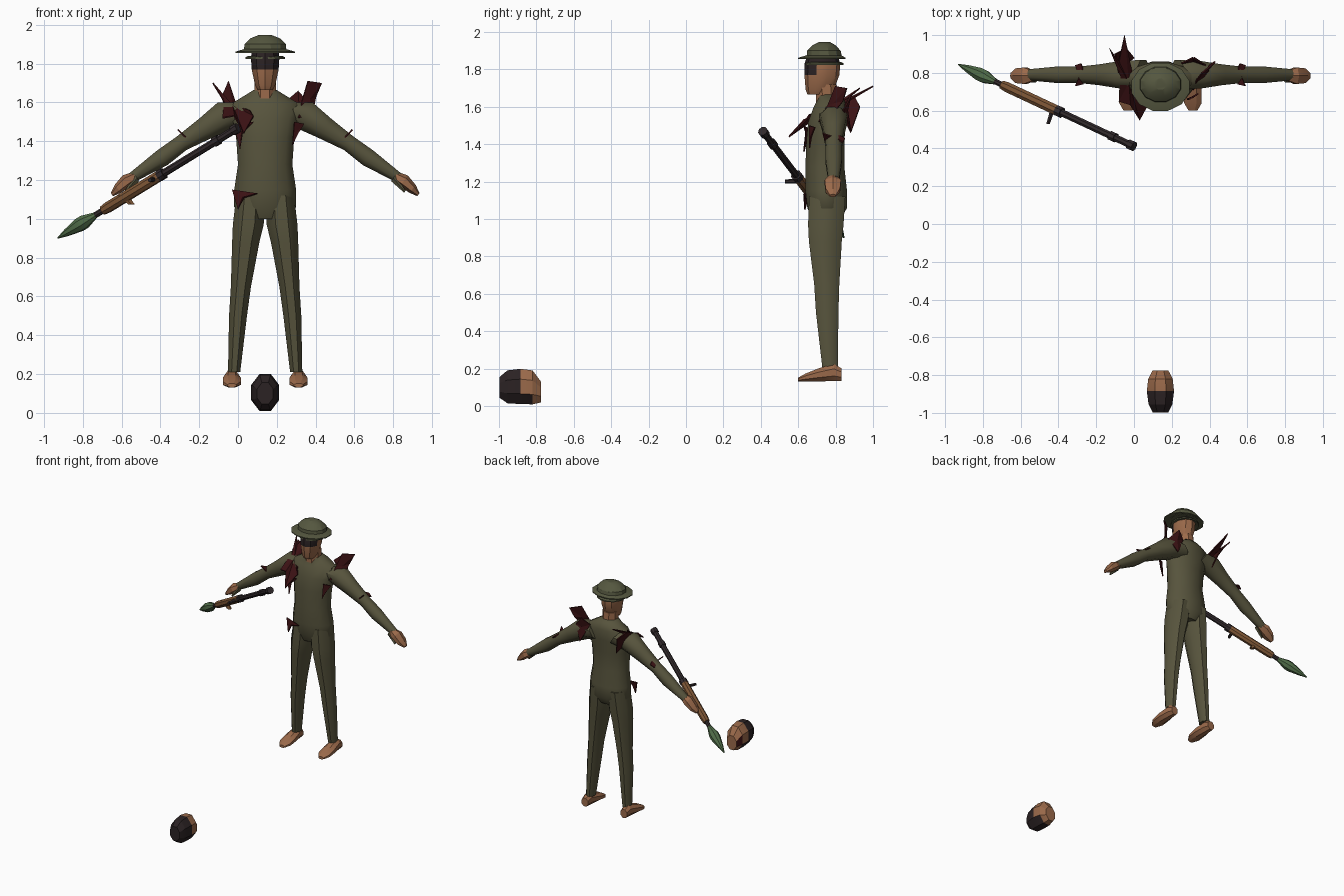
import bpy, bmesh, math
from mathutils import Vector

if bpy.data.objects.get("Cube"):
    bpy.data.objects.remove(bpy.data.objects["Cube"])

CX = 0.14  # centre line of the figure
X, Y, Z = Vector((1, 0, 0)), Vector((0, 1, 0)), Vector((0, 0, 1))


def material(name, r, g, b):
    m = bpy.data.materials.new(name)
    m.use_nodes = True
    m.diffuse_color = (r, g, b, 1)
    m.node_tree.nodes["Principled BSDF"].inputs["Base Color"].default_value = (r, g, b, 1)
    return m


OLIVE = material("olive cloth", .095, .088, .046)
HAT = material("hat green", .09, .095, .05)
SKIN = material("tan skin", .33, .145, .07)
DARK = material("dark hair", .024, .016, .017)
RED = material("dark red", .045, .006, .007)
WOOD = material("brown wood", .2, .09, .035)
METAL = material("dark metal", .03, .022, .024)
ROCKET = material("rocket green", .08, .15, .065)


def finish(name, bm, mats, rule=None, smooth=35):
    bmesh.ops.recalc_face_normals(bm, faces=bm.faces)
    if rule:
        for f in bm.faces:
            f.material_index = rule(f.calc_center_median())
    mesh = bpy.data.meshes.new(name)
    bm.to_mesh(mesh)
    bm.free()
    for m in mats:
        mesh.materials.append(m)
    ob = bpy.data.objects.new(name, mesh)
    bpy.context.collection.objects.link(ob)
    if smooth:
        bpy.ops.object.select_all(action='DESELECT')
        bpy.context.view_layer.objects.active = ob
        ob.select_set(True)
        bpy.ops.object.shade_smooth_by_angle(angle=math.radians(smooth))
    return ob


def loft(name, rings, u, v, mats, n=8, rule=None, smooth=35, caps=True):
    """Skin elliptical rings (centre, half width along u, half width along v)."""
    bm = bmesh.new()
    loops = []
    for c, a, b in rings:
        angles = [2 * math.pi * (i + .5) / n for i in range(n)]
        loops.append([bm.verts.new(Vector(c) + u * a * math.cos(t) + v * b * math.sin(t)) for t in angles])
    for p, q in zip(loops, loops[1:]):
        for i in range(n):
            j = (i + 1) % n
            bm.faces.new((p[i], p[j], q[j], q[i]))
    if caps:
        bm.faces.new(loops[0])
        bm.faces.new(loops[-1])
    return finish(name, bm, mats, rule, smooth)


def upright(name, rows, mats, x=CX, **kw):
    """Vertical loft from rows of z, half width, front y, back y."""
    rings = [((x, (f + k) / 2, z), w, (k - f) / 2) for z, w, f, k in rows]
    return loft(name, rings, X, Y, mats, **kw)


def shard(name, pts, mat=RED):
    """Jagged torn scrap fanned around its middle."""
    bm = bmesh.new()
    vs = [bm.verts.new(p) for p in pts]
    mid = bm.verts.new(sum((Vector(p) for p in pts), Vector()) / len(pts))
    for i, a in enumerate(vs):
        bm.faces.new((a, vs[(i + 1) % len(vs)], mid))
    ob = finish(name, bm, [mat], smooth=None)
    mod = ob.modifiers.new("thickness", 'SOLIDIFY')
    mod.thickness = .008
    mod.offset = 0


# Torso and neck
upright("torso", [(1.0, .1, .67, .83), (1.06, .165, .645, .865), (1.15, .165, .635, .865),
                  (1.28, .145, .635, .85), (1.42, .155, .64, .85), (1.52, .175, .65, .86),
                  (1.6, .17, .68, .86), (1.635, .11, .7, .85), (1.665, .06, .7, .82)], [OLIVE], n=12, smooth=45)
upright("neck", [(1.62, .06, .69, .82), (1.72, .06, .69, .81)], [SKIN])

# Head with dark band over the upper face
upright("head", [(1.665, .04, .65, .76), (1.69, .055, .64, .79), (1.77, .073, .633, .82),
                 (1.83, .077, .633, .825), (1.88, .07, .65, .81)], [SKIN, DARK], n=10,
        rule=lambda c: int(c.z > 1.835 or (c.z > 1.76 and c.y < .71)))

# Hat: crown, brim and lower band
upright("hat_crown", [(1.855, .115, .64, .84), (1.9, .11, .645, .83), (1.93, .08, .675, .8),
                      (1.947, .035, .71, .77)], [HAT], n=12, smooth=25)
upright("hat_brim", [(1.875, .112, .64, .835), (1.862, .158, .595, .858), (1.855, .158, .595, .858),
                     (1.858, .1, .65, .82)], [HAT], n=12)
upright("hat_band", [(1.84, .09, .65, .83), (1.833, .105, .635, .845), (1.823, .105, .635, .845),
                     (1.83, .08, .65, .83)], [HAT], n=12)

# Limbs, built once for each side
for side, s in (("left", 1), ("right", -1)):
    def at(d, y, z):
        return (CX + s * d, y, z)

    rows = [(1.12, .075, .08, .65, .86), (.97, .087, .086, .645, .85), (.88, .1, .076, .65, .84),
            (.65, .125, .056, .68, .825), (.5, .14, .05, .69, .82), (.21, .16, .034, .725, .815)]
    loft(side + "_leg", [(at(d, (f + k) / 2, z), w, (k - f) / 2) for z, d, w, f, k in rows],
         X, Y, [OLIVE], smooth=50)
    foot = [(.832, .168, .03, .036), (.79, .18, .037, .05), (.71, .167, .05, .038),
            (.64, .153, .05, .023), (.6, .142, .025, .011)]
    loft(side + "_foot", [(at(.172, y, z), w, h) for y, z, w, h in foot], X, Z, [SKIN], smooth=20)

    across = Vector((s * .57, 0, .82))
    arm = [(.09, 1.545, .085, .07), (.2, 1.535, .078, .085), (.31, 1.465, .06, .064),
           (.43, 1.39, .046, .046), (.53, 1.315, .048, .05), (.69, 1.21, .032, .028)]
    loft(side + "_arm", [(at(d, .79, z), a, b) for d, z, a, b in arm], Y, across, [OLIVE], smooth=50)
    hand = [(.67, 1.22, .03, .026), (.715, 1.195, .05, .035), (.76, 1.155, .045, .026), (.79, 1.125, .018, .01)]
    loft(side + "_hand", [(at(d, .785, z), a, b) for d, z, a, b in hand], Y, across, [SKIN], n=6, smooth=20)
    loft(side + "_thumb", [(at(.66, .765, 1.21), .016, .02), (at(.72, .755, 1.14), .008, .007)],
         Y, across, [OLIVE], n=5)
    shard(side + "_elbow_scrap", [at(.45, .73, 1.46), at(.41, .74, 1.42), at(.4, .79, 1.46),
                                  at(.42, .85, 1.43), at(.45, .84, 1.41), at(.43, .78, 1.44)])

# Torn scraps on shoulders, chest and hip
shard("right_shoulder_scrap", [(-.13, .93, 1.7), (-.08, .86, 1.64), (-.05, 1, 1.71), (-.01, .8, 1.59),
                               (.06, .66, 1.56), (.08, .64, 1.53), (.03, .55, 1.44), (-.02, .63, 1.53),
                               (-.08, .65, 1.52), (-.07, .78, 1.6)])
shard("right_back_scrap", [(-.1, .9, 1.66), (-.04, .93, 1.6), (0, .88, 1.46), (-.04, .85, 1.52), (-.08, .8, 1.62)])
shard("left_shoulder_scrap", [(.36, .8, 1.71), (.43, .86, 1.7), (.4, .84, 1.63), (.38, .76, 1.53),
                              (.31, .71, 1.52), (.33, .76, 1.61)])
shard("left_back_scrap", [(.25, .85, 1.61), (.31, .88, 1.66), (.38, .84, 1.58), (.32, .88, 1.47)])
shard("left_chest_scrap", [(.29, .66, 1.5), (.34, .69, 1.49), (.31, .67, 1.44), (.28, .66, 1.38)])
shard("right_chest_scrap", [(-.02, .66, 1.48), (.08, .63, 1.5), (.02, .64, 1.45), (.01, .63, 1.36)])
shard("hip_scrap", [(-.03, .66, 1.15), (.1, .63, 1.13), (.03, .63, 1.11), (0, .635, 1.05)])

# Launcher, laid along one slanted axis
tip, tail = Vector((-.93, .845, .9)), Vector((0, .41, 1.47))
axis = (tail - tip).normalized()
wide = axis.cross(Z).normalized()
tall = wide.cross(axis)


def tube(name, rows, mat):
    loft(name, [(tip.lerp(tail, t), r, r) for t, r in rows], wide, tall, [mat])


tube("rocket", [(0, .003), (.05, .02), (.12, .037), (.15, .037), (.21, .016)], ROCKET)
tube("rocket_stem", [(.2, .016), (.26, .016)], METAL)
tube("wooden_barrel", [(.25, .024), (.28, .029), (.56, .029), (.575, .022)], WOOD)
tube("rear_barrel", [(.56, .02), (.98, .02)], METAL)
for i, (t, r) in enumerate(((.575, .03), (.88, .026), (.985, .027))):
    tube("barrel_collar_%d" % (i + 1), [(t - .015, r), (t + .015, r)], METAL)
loft("front_grip", [((-.43, .61, 1.205), .014, .014), ((-.455, .53, 1.2), .011, .011)], X, Z, [METAL], n=6)
loft("wooden_grip", [((-.59, .68, 1.12), .03, .016), ((-.55, .675, 1.075), .02, .014)], X, Y, [WOOD], n=6)

# Loose head on the ground
lump = [(-.997, .1, .045, .06), (-.955, .103, .068, .095), (-.885, .105, .078, .102),
        (-.82, .1, .07, .098), (-.775, .075, .045, .06)]
loft("loose_head", [((CX, y, z), w, h) for y, z, w, h in lump], X, Z, [SKIN, DARK, RED], smooth=20,
     rule=lambda c: 1 if c.y < -.9 or (c.y < -.84 and c.z < .1) else 2 if c.y > -.82 and c.x < .1 and c.z < .1 else 0)
